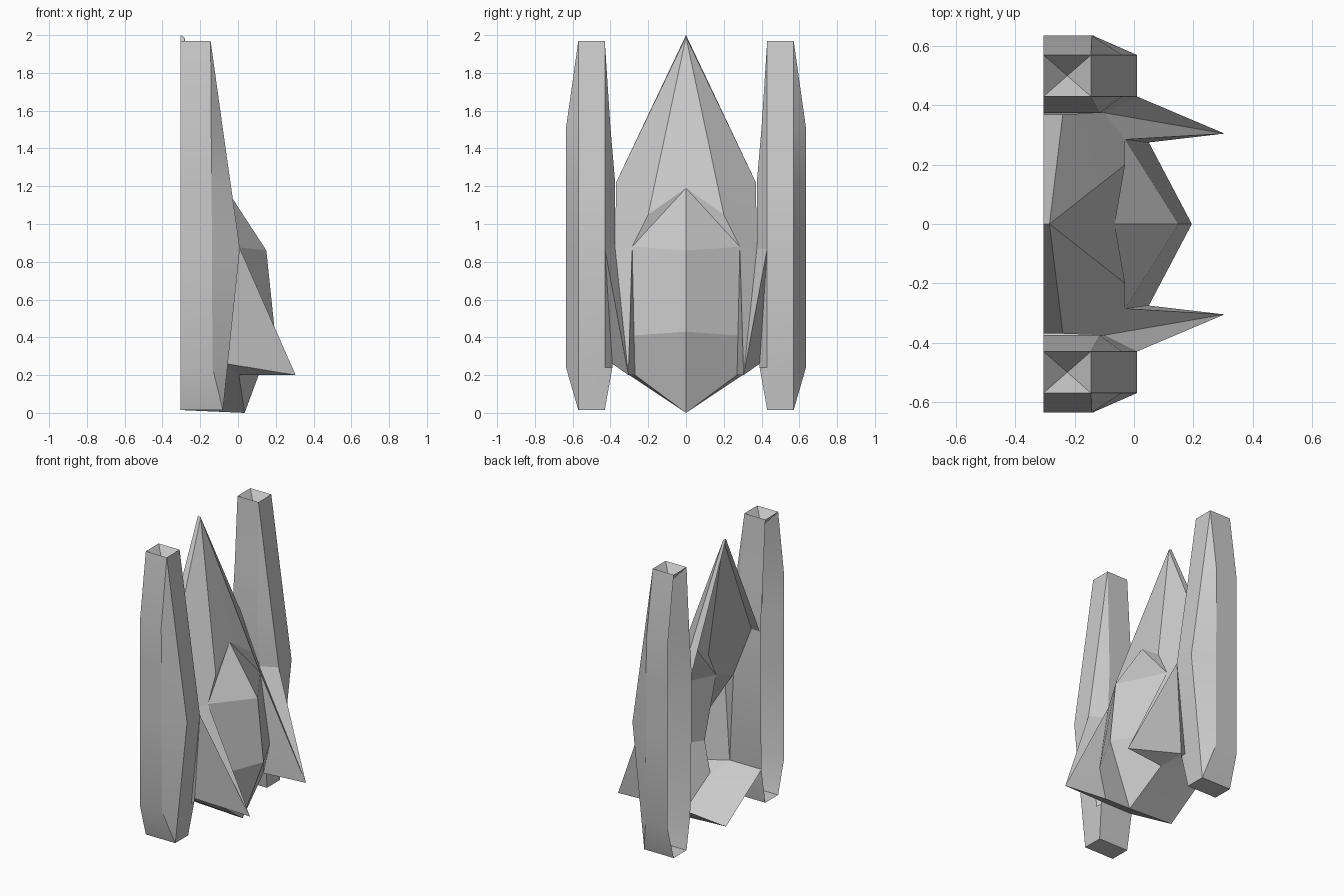
import bpy, bmesh, math

cube = bpy.data.objects.get("Cube")
if cube:
    bpy.data.objects.remove(cube, do_unlink=True)

grey = bpy.data.materials.new("hull_grey")
grey.use_nodes = True
grey.diffuse_color = (0.6, 0.6, 0.6, 1)
grey.node_tree.nodes["Principled BSDF"].inputs["Base Color"].default_value = (0.6, 0.6, 0.6, 1)


def build(name, faces):
    """Join faces given as point lists into a shell, then mirror it across y = 0."""
    bm = bmesh.new()
    verts = {}
    for face in faces:
        ring = []
        for p in face:
            if p not in verts:
                verts[p] = bm.verts.new(p)
            if verts[p] not in ring:
                ring.append(verts[p])
        if len(ring) > 2:
            bm.faces.new(ring)
    bmesh.ops.recalc_face_normals(bm, faces=bm.faces)
    # The shells are open towards -x, so their outside faces +x
    if sum(f.normal.x * f.calc_area() for f in bm.faces) < 0:
        bmesh.ops.reverse_faces(bm, faces=bm.faces)
    mesh = bpy.data.meshes.new(name)
    bm.to_mesh(mesh)
    bm.free()
    mesh.materials.append(grey)
    obj = bpy.data.objects.new(name, mesh)
    bpy.context.collection.objects.link(obj)
    bpy.context.view_layer.objects.active = obj
    bpy.ops.object.select_all(action='DESELECT')
    obj.select_set(True)
    mirror = obj.modifiers.new("mirror", 'MIRROR')
    mirror.use_axis = (False, True, False)
    bpy.ops.object.modifier_apply(modifier=mirror.name)
    bpy.ops.object.shade_smooth_by_angle(angle=math.radians(22))
    return obj


BACK = -0.305

# Key points of the hull, for the +y half
apex, apex_back = (-0.285, 0, 1.99), (BACK, 0, 2.0)
wing, wing_back = (-0.24, 0.37, 1.22), (BACK, 0.37, 1.22)
ridge = (-0.03, 0.2, 1.05)
shoulder = (-0.1, 0.375, 0.87)
canopy_top, canopy_brow = (-0.065, 0, 1.19), (0.15, 0, 0.86)
canopy_belly, nose = (0.195, 0, 0.43), (0.035, 0, 0)
canopy_side, canopy_hip, canopy_low = (-0.03, 0.285, 0.88), (0.05, 0.275, 0.41), (0.005, 0.27, 0.2)
fin_tip, fin_root, fin_heel = (0.305, 0.305, 0.2), (0.01, 0.43, 0.87), (-0.06, 0.39, 0.26)
heel_back, keel_back = (BACK, 0.39, 0.26), (BACK, 0, 0.015)

# Pointed front hull
build("front_hull", [
    (apex, ridge, canopy_top),
    (apex, wing, ridge),
    (wing, shoulder, canopy_side, ridge),
    (canopy_top, ridge, canopy_side),
    (apex_back, wing_back, wing, apex),
])

# Canopy bulge
build("canopy", [
    (canopy_top, canopy_side, canopy_brow),
    (canopy_brow, canopy_side, canopy_hip, canopy_belly),
    (canopy_belly, canopy_hip, canopy_low, nose),
])

# Fins
build("fins", [
    (fin_root, fin_tip, shoulder),
    (shoulder, fin_tip, canopy_side),
    (canopy_side, fin_tip, canopy_hip),
    (canopy_hip, fin_tip, canopy_low),
    (fin_root, fin_heel, fin_tip),
    (fin_heel, canopy_low, fin_tip),
])

# Tail plate closing the lower end
build("tail_plate", [
    (canopy_low, fin_heel, heel_back),
    (nose, canopy_low, heel_back, keel_back),
])

# Nacelles: z, ridge x, outer shoulder x and y, inner shoulder x and y
stations = [
    (1.97, -0.145, -0.145, 0.57, -0.145, 0.43),
    (1.51, -0.081, -0.142, 0.635, -0.13, 0.40),
    (1.22, -0.04, -0.14, 0.635, -0.115, 0.375),
    (0.87, 0.01, -0.138, 0.635, -0.1, 0.375),
    (0.24, -0.056, -0.135, 0.635, -0.06, 0.39),
    (0.015, -0.08, -0.08, 0.57, -0.08, 0.43),
]


def section(z, top, ox, oy, ix, iy):
    return [(BACK, oy, z), (ox, oy, z), (top, 0.57, z),
            (top, 0.43, z), (ix, iy, z), (BACK, iy, z)]


rings = [section(*s) for s in stations]
faces = []
for a, b in zip(rings, rings[1:]):
    for i in range(len(a) - 1):
        faces.append((a[i], a[i + 1], b[i + 1], b[i]))
faces.append(tuple(rings[-1]))
# Sunken pyramid in the nacelle mouth
mouth = list(dict.fromkeys(rings[0]))
pit = (-0.225, 0.5, 1.87)
for i, p in enumerate(mouth):
    faces.append((p, mouth[(i + 1) % len(mouth)], pit))
build("nacelles", faces)
